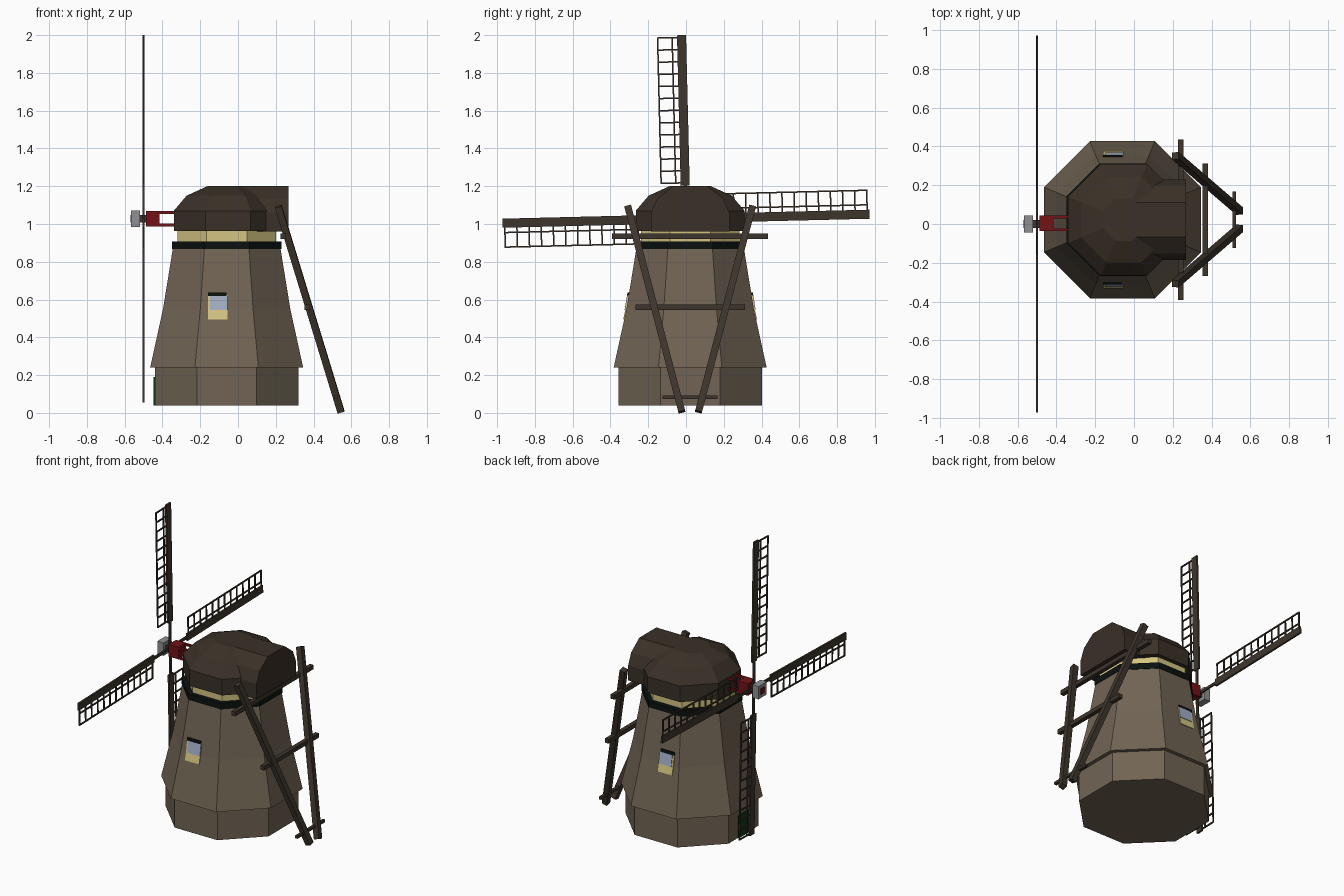
import bpy, bmesh, math
from mathutils import Vector, Matrix

if "Cube" in bpy.data.objects:
    bpy.data.objects.remove(bpy.data.objects["Cube"])

CX, CY = -0.06, 0.022      # tower axis
HUB = Vector((-0.5, 0.0, 1.028))
TILT = math.radians(1.4)   # sails are turned slightly


def material(name, rgb):
    m = bpy.data.materials.new(name)
    m.diffuse_color = (*rgb, 1)
    m.use_nodes = True
    m.node_tree.nodes["Principled BSDF"].inputs["Base Color"].default_value = m.diffuse_color
    return m


BROWN = material("tower_brown", (0.165, 0.127, 0.088))
CAP = material("thatch_dark_brown", (0.042, 0.030, 0.020))
WOOD = material("wood_dark_brown", (0.048, 0.036, 0.025))
BLACK = material("black_trim", (0.003, 0.006, 0.005))
YELLOW = material("pale_yellow", (0.66, 0.55, 0.22))
GLASS = material("window_blue_grey", (0.36, 0.43, 0.56))
RED = material("dark_red", (0.17, 0.006, 0.008))
GREY = material("hub_grey", (0.28, 0.28, 0.29))
GREEN = material("door_green", (0.004, 0.04, 0.007))


def finish(name, bm, mat):
    bmesh.ops.recalc_face_normals(bm, faces=bm.faces)
    me = bpy.data.meshes.new(name)
    bm.to_mesh(me)
    bm.free()
    me.materials.append(mat)
    ob = bpy.data.objects.new(name, me)
    bpy.context.collection.objects.link(ob)
    return ob


def loft(name, rings, mat):
    """Skin closed rings of points and cap both ends."""
    bm = bmesh.new()
    vs = [[bm.verts.new(p) for p in r] for r in rings]
    n = len(vs[0])
    for a, b in zip(vs, vs[1:]):
        for i in range(n):
            bm.faces.new((a[i], a[(i + 1) % n], b[(i + 1) % n], b[i]))
    bm.faces.new(vs[0][::-1])
    bm.faces.new(vs[-1])
    return finish(name, bm, mat)


def octagon(apothem, z, cx=CX):
    r = apothem / math.cos(math.pi / 8)
    return [(cx + r * math.cos((i + .5) * math.pi / 4),
             CY + r * math.sin((i + .5) * math.pi / 4), z) for i in range(8)]


def octagonal(name, profile, mat, cx=CX):
    return loft(name, [octagon(a, z, cx) for a, z in profile], mat)


def boxes(name, spans, mat, matrix=Matrix()):
    """One object made of boxes, each given by its low and high corner."""
    bm = bmesh.new()
    for lo, hi in spans:
        lo, hi = Vector(lo), Vector(hi)
        m = Matrix.Translation((lo + hi) / 2) @ Matrix.Diagonal((*(hi - lo), 1))
        bmesh.ops.create_cube(bm, size=1, matrix=matrix @ m)
    return finish(name, bm, mat)


def beam(name, a, b, w, mat):
    a, b = Vector(a), Vector(b)
    d = (b - a).normalized()
    u = d.cross(Vector((1, 0, 0))).normalized() * w / 2
    v = d.cross(u).normalized() * w / 2
    ring = [u + v, u - v, -u - v, -u + v]
    return loft(name, [[p + q for q in ring] for p in (a, b)], mat)


# Tower with overhanging skirt, trim bands
octagonal("tower", [(.38, .04), (.38, .24), (.405, .24), (.337, .55), (.285, .87)], BROWN)
octagonal("black_band", [(.289, .868), (.289, .908)], BLACK)
octagonal("yellow_band", [(.26, .908), (.26, .97)], YELLOW)

# Cap: octagonal dome plus arched rear extension
octagonal("cap_dome", [(.288, .963), (.288, 1.07), (.22, 1.15), (.11, 1.2)], CAP, -.052)
arch = [(.207, .96), (.207, 1.06), (.175, 1.135), (.09, 1.2)]
arch += [(-y, z) for y, z in reversed(arch)]
loft("cap_rear", [[(x, CY + y, z) for y, z in arch] for x in (-.05, .267)], CAP)

# Windows on both side faces: sloped plates lying on the wall
for side, s in (("front", -1), ("back", 1)):
    def wall(x, z, out):
        t = (z - .55) / (.32 if z > .55 else .31)
        ap = .337 - (.052 if z > .55 else .068) * t
        return (x, CY + s * (ap + out), z)
    for part, x0, x1, z0, z1, out, mat in (
            ("frame", -.16, -.055, .495, .625, .005, YELLOW),
            ("pane", -.148, -.055, .545, .62, .009, GLASS),
            ("lintel", -.16, -.06, .62, .638, .009, BLACK)):
        zs = [z0, .55, z1] if z0 < .55 else [z0, z1]
        loft(f"{side}_window_{part}",
             [[wall(x0, z, out), wall(x1, z, out), wall(x1, z, -.001), wall(x0, z, -.001)]
              for z in zs], mat)

# Door on the sail side
boxes("door", [((CX - .387, CY - .06, .04), (CX - .378, CY + .06, .19))], GREEN)

# Sail axle: block, four open rails and hub
hy, hz, h = HUB.y + .003, HUB.z, .04
rails = [((-.42, hy + sy * .033 - .007, hz + sz * .033 - .007),
          (-.3, hy + sy * .033 + .007, hz + sz * .033 + .007))
         for sy in (-1, 1) for sz in (-1, 1)]
boxes("axle_frame", [((-.488, hy - h, hz - h), (-.415, hy + h, hz + h))] + rails, RED)
boxes("hub_core", [((-.525, -.02, hz - .02), (-.48, .02, hz + .02))], WOOD)
boxes("hub_block", [((-.566, -.043, hz - .043), (-.52, .043, hz + .043))], GREY)
boxes("hub_badge", [((-.57, -.02, hz - .02), (-.562, .02, hz + .02))], RED)

# Four sails: stock, board and ladder lattice
R0, R1, CELLS = .19, .96, 12
spans = [((-.005, -.009, 0), (.005, .009, .3)),
         ((-.006, -.024, .175), (.006, .024, .972))]
for t in (.05, .127):
    spans.append(((-.004, -t - .004, R0), (.004, -t + .004, R1)))
for i in range(CELLS + 1):
    r = R0 + (R1 - R0) * i / CELLS
    spans.append(((-.004, -.131, r - .004), (.004, -.02, r + .004)))
for k in range(4):
    boxes(f"sail_{k + 1}", spans, WOOD,
          Matrix.Translation(HUB) @ Matrix.Rotation(TILT + k * math.pi / 2, 4, 'X'))

# Tail poles and crossbars
for side, s in (("left", -1), ("right", 1)):
    beam(f"tail_pole_{side}", (.213, CY + s * .33, 1.093), (.545, CY + s * .044, .006), .037, WOOD)
for name, x, z, half, w in (("upper", .24, .935, .413, .028),
                            ("middle", .367, .56, .29, .028),
                            ("lower", .517, .083, .146, .018)):
    beam(f"tail_crossbar_{name}", (x, CY - half, z), (x, CY + half, z), w, WOOD)
